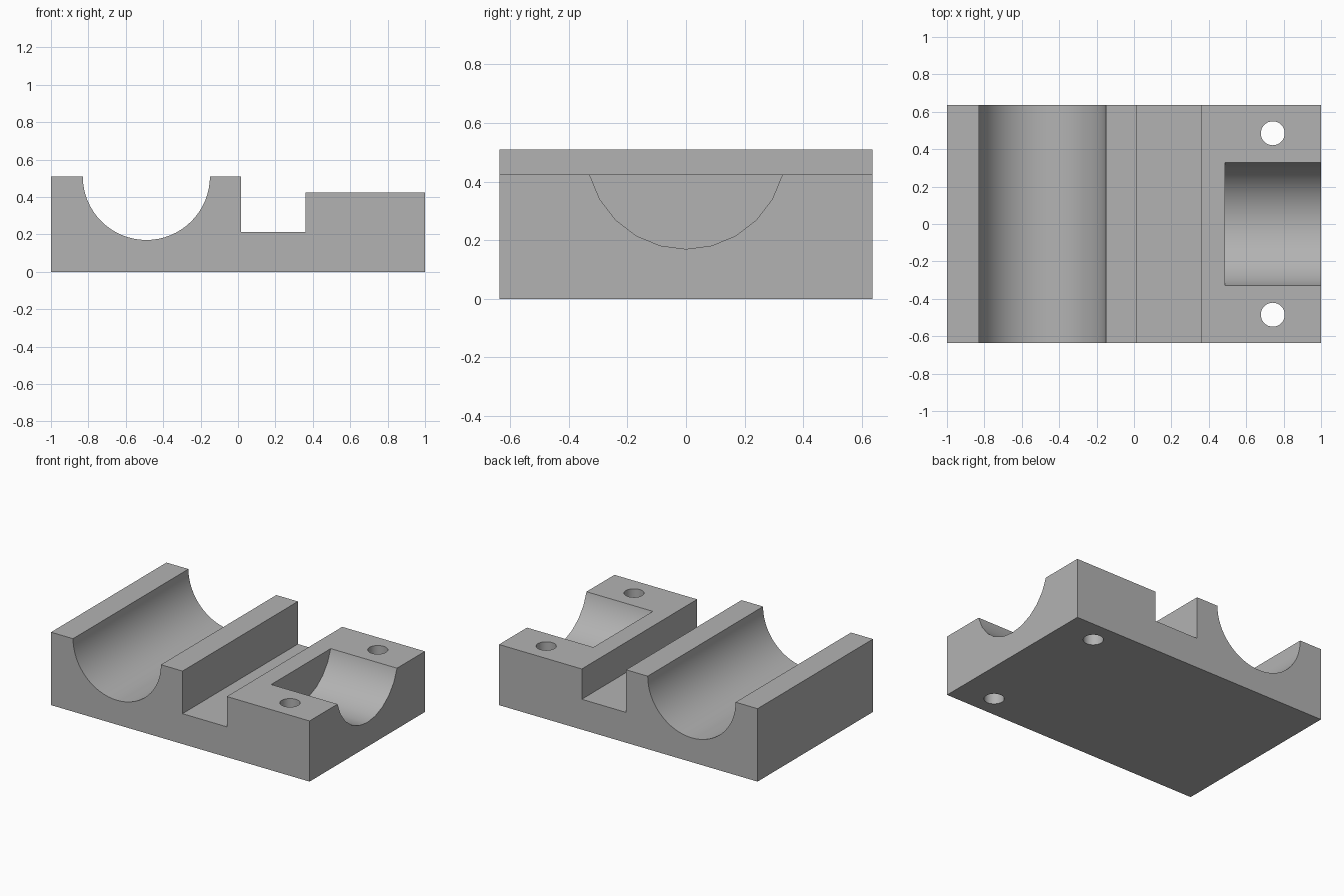
import bpy, bmesh, math
from mathutils import Matrix

cube = bpy.data.objects.get("Cube")
if cube:
    bpy.data.objects.remove(cube, do_unlink=True)

HALF_DEPTH = 0.6375
TOP, STEP, SLOT = 0.51, 0.424, 0.212
RADIUS = 0.34

grey = bpy.data.materials.new("plain grey")
grey.use_nodes = True
color = (0.45, 0.45, 0.45, 1)
grey.diffuse_color = color
grey.node_tree.nodes["Principled BSDF"].inputs["Base Color"].default_value = color


def make_object(name, bm):
    bmesh.ops.recalc_face_normals(bm, faces=bm.faces)
    mesh = bpy.data.meshes.new(name)
    bm.to_mesh(mesh)
    bm.free()
    mesh.materials.append(grey)
    obj = bpy.data.objects.new(name, mesh)
    bpy.context.collection.objects.link(obj)
    return obj


def cylinder(name, radius, length, sides, matrix):
    bm = bmesh.new()
    bmesh.ops.create_cone(bm, cap_ends=True, segments=sides, radius1=radius,
                          radius2=radius, depth=length, matrix=matrix)
    return make_object(name, bm)


# Block profile: round trough, wall, square slot and lower step
trough_x = -0.49
steps = 32
trough = [(trough_x - RADIUS * math.cos(math.pi * i / steps),
           TOP - RADIUS * math.sin(math.pi * i / steps)) for i in range(steps + 1)]
profile = [(-1, 0), (-1, TOP), *trough, (0.017, TOP), (0.017, SLOT),
           (0.36, SLOT), (0.36, STEP), (1, STEP), (1, 0)]

bm = bmesh.new()
face = bm.faces.new([bm.verts.new((x, -HALF_DEPTH, z)) for x, z in profile])
result = bmesh.ops.extrude_face_region(bm, geom=[face])
moved = [v for v in result["geom"] if isinstance(v, bmesh.types.BMVert)]
bmesh.ops.translate(bm, verts=moved, vec=(0, 2 * HALF_DEPTH, 0))
block = make_object("clamp_block", bm)

# Cutters: crosswise cradle open at the right end, and two bolt holes
cradle_start, cradle_end = 0.487, 1.2
cutters = [cylinder("cradle_cutter", RADIUS, cradle_end - cradle_start, 24,
                    Matrix.Translation(((cradle_start + cradle_end) / 2, 0, TOP))
                    @ Matrix.Rotation(math.pi / 2, 4, "Y"))]
for side in (-1, 1):
    cutters.append(cylinder("bolt_hole_cutter", 0.064, 2, 32,
                            Matrix.Translation((0.742, side * 0.485, 0))))

for cutter in cutters:
    cutter.hide_render = True
    mod = block.modifiers.new(cutter.name, "BOOLEAN")
    mod.operation = "DIFFERENCE"
    mod.solver = "EXACT"
    mod.object = cutter

# Apply the cuts, then smooth the curved walls
bpy.ops.object.select_all(action="DESELECT")
block.select_set(True)
bpy.context.view_layer.objects.active = block
for mod in list(block.modifiers):
    bpy.ops.object.modifier_apply(modifier=mod.name)
for cutter in cutters:
    bpy.data.objects.remove(cutter, do_unlink=True)
bpy.ops.object.shade_smooth_by_angle(angle=math.radians(30))
